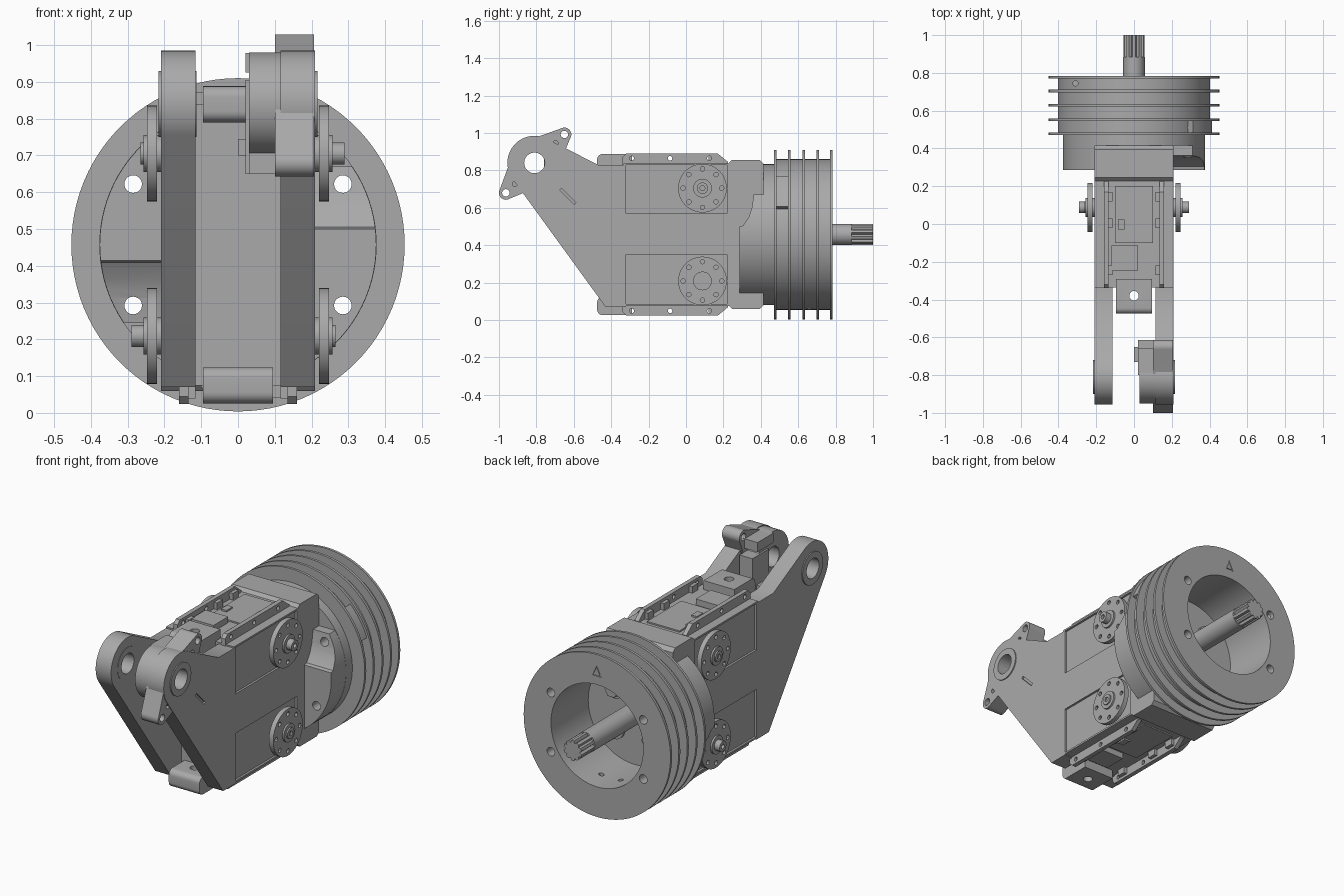
import bpy, bmesh, math
from mathutils import Matrix, Vector

if "Cube" in bpy.data.objects:
    bpy.data.objects.remove(bpy.data.objects["Cube"], do_unlink=True)

ZC = 0.457                       # height of the drum axis
grey = bpy.data.materials.new("machined_grey")
grey.use_nodes = True
COLOUR = (0.4, 0.4, 0.4, 1)
grey.diffuse_color = COLOUR
grey.node_tree.nodes["Principled BSDF"].inputs["Base Color"].default_value = COLOUR
parts = []


def finish(name, bm):
    bmesh.ops.recalc_face_normals(bm, faces=bm.faces)
    mesh = bpy.data.meshes.new(name)
    bm.to_mesh(mesh)
    bm.free()
    ob = bpy.data.objects.new(name, mesh)
    mesh.materials.append(grey)
    bpy.context.collection.objects.link(ob)
    parts.append(ob)
    return ob


def prism(name, pts, axis, a, b):
    """Extrude a 2D outline along an axis from a to b."""
    place = {"X": lambda p, d: (d, p[0], p[1]),
             "Y": lambda p, d: (p[0], d, p[1]),
             "Z": lambda p, d: (p[0], p[1], d)}[axis]
    bm = bmesh.new()
    ends = [[bm.verts.new(place(p, d)) for p in pts] for d in (a, b)]
    for end in ends:
        bm.faces.new(end)
    n = len(pts)
    for i in range(n):
        j = (i + 1) % n
        bm.faces.new((ends[0][i], ends[0][j], ends[1][j], ends[1][i]))
    return finish(name, bm)


def arc(c, r, start=0, stop=360, n=40):
    full = stop - start == 360
    angles = [math.radians(start + (stop - start) * i / (n if full else n - 1)) for i in range(n)]
    return [(c[0] + r * math.cos(t), c[1] + r * math.sin(t)) for t in angles]


def cyl(name, c, r, axis, a, b, n=40):
    return prism(name, arc(c, r, n=n), axis, a, b)


def box(name, x, y, z):
    return prism(name, [(x[0], y[0]), (x[1], y[0]), (x[1], y[1]), (x[0], y[1])], "Z", *z)


def lathe(name, profile, steps=96):
    """Revolve a closed (radius, y) profile about the drum axis."""
    bm = bmesh.new()
    vs = [bm.verts.new((r, y, ZC)) for r, y in profile]
    edges = [bm.edges.new((vs[i], vs[(i + 1) % len(vs)])) for i in range(len(vs))]
    bmesh.ops.spin(bm, geom=vs + edges, cent=(0, 0, ZC), axis=(0, 1, 0),
                   angle=math.tau, steps=steps, use_duplicate=False)
    bmesh.ops.remove_doubles(bm, verts=bm.verts, dist=0.0005)
    return finish(name, bm)


def boolean(ob, tools, mode="DIFFERENCE"):
    for tool in tools:
        mod = ob.modifiers.new("cut", "BOOLEAN")
        mod.object, mod.operation, mod.solver = tool, mode, "EXACT"
        bpy.context.view_layer.objects.active = ob
        bpy.ops.object.modifier_apply(modifier=mod.name)
        parts.remove(tool)
        bpy.data.objects.remove(tool, do_unlink=True)
    return ob


def turned(ob, name):
    """Copy turned half a revolution about the drum axis."""
    bm = bmesh.new()
    bm.from_mesh(ob.data)
    pivot = Vector((0, 0, ZC))
    bmesh.ops.rotate(bm, cent=pivot, matrix=Matrix.Rotation(math.pi, 3, "Y"), verts=bm.verts)
    return finish(name, bm)


# Finned drum, hollow from the back
R, CORE, BORE = 0.453, 0.403, 0.285
profile = [(0.03, 0.455), (0.03, 0.415), (0.377, 0.415), (0.377, 0.47)]
for y in (0.47, 0.545, 0.622, 0.697, 0.77):
    profile += [(CORE, y), (R, y), (R, y + 0.014), (CORE, y + 0.014)]
profile = [p for i, p in enumerate(profile) if i not in (4, len(profile) - 1)]
profile += [(BORE, 0.784), (BORE, 0.455)]
drum = lathe("finned_drum", profile)
holes = [cyl("tool", (sx * 0.285, ZC + sz * 0.165), 0.024, "Y", 0.2, 0.9, 20)
         for sx in (-1, 1) for sz in (-1, 1)]
holes += [cyl("tool", (x, y), 0.014, "Z", z0, z1, 16)
          for x, y, z0, z1 in ((-0.31, 0.745, ZC, 0.9), (0.3, 0.515, ZC, 0.9),
                               (-0.06, 0.66, 0, 0.3), (0.06, 0.66, 0, 0.3))]
holes.append(cyl("tool", (0.51, 0.73), 0.015, "X", 0.2, 0.5, 16))
tri = [(0, 0.85), (-0.028, 0.79), (0.028, 0.79)]
holes.append(prism("tool", tri, "Y", 0.779, 0.8))
boolean(drum, holes)
prism("triangle_mark", [(x * 0.6, 0.81 + (z - 0.81) * 0.6) for x, z in tri], "Y", 0.775, 0.784)

# Groove filler pad beside the first fins
pad = arc((0, ZC), 0.44, 20, 45, 14) + arc((0, ZC), 0.39, 45, 20, 14)
prism("groove_pad", pad, "Y", 0.48, 0.548)

# Crescent collars in front of the drum
ramp = [(0.42, 0.05), (0.285, 0.05), (0.285, 0.5), (0.305, 0.505), (0.335, 0.55),
        (0.352, 0.6), (0.362, 0.67), (0.42, 0.67)]
collar = prism("collar_left", ramp, "X", 0.2, 0.4)
boolean(collar, [cyl("tool", (0, ZC), 0.376, "Y", 0.2, 0.5, 96)], "INTERSECT")
boolean(collar, [cyl("tool", (0.285, ZC + s * 0.165), 0.024, "Y", 0.2, 0.5, 20) for s in (-1, 1)])
turned(collar, "collar_right")

# Splined drive shaft and hub nuts
cyl("drive_shaft", (0, ZC), 0.057, "Y", 0.41, 0.885)
spline = []
for k in range(10):
    for off, r in ((0, 0.044), (10, 0.056), (26, 0.056), (35, 0.044)):
        t = math.radians(k * 36 + off)
        spline.append((r * math.cos(t), ZC + r * math.sin(t)))
prism("shaft_spline", spline, "Y", 0.88, 1.0)
for k in range(4):
    t = math.radians(45 + 90 * k)
    c = (0.16 * math.cos(t), ZC + 0.16 * math.sin(t))
    cyl("hub_washer", c, 0.055, "Y", 0.45, 0.47, 24)
    cyl("hub_nut", c, 0.04, "Y", 0.46, 0.5, 6)

# Mounting block between drum and body
block = prism("mounting_block", [(0.225, 0.08), (0.245, 0.06), (0.395, 0.06), (0.415, 0.08),
              (0.415, 0.835), (0.395, 0.855), (0.245, 0.855), (0.225, 0.835)], "X", -0.21, 0.21)

# Actuator body with sunken side panels
body = box("actuator_body", (-0.21, 0.21), (-0.335, 0.23), (0.075, 0.838))
boolean(body, [box("tool", (s * 0.198, s * 0.25), (-0.325, 0.22), z)
               for s in (-1, 1) for z in ((0.085, 0.35), (0.57, 0.828))])

# Slotted rims, tabs and covers, repeated below by half a turn
rim_shape = [(-0.34, 0.8), (-0.34, 0.87), (-0.32, 0.89), (0.17, 0.89), (0.225, 0.845), (0.225, 0.8)]
for side, s in (("left", 1), ("right", -1)):
    rim = prism("rim_" + side, rim_shape, "X", s * 0.135, s * 0.16)
    boolean(rim, [cyl("tool", (y, 0.865), 0.012, "X", s * 0.1, s * 0.2, 16) for y in (-0.29, -0.085, 0.125)])
    turned(rim, "lower_rim_" + side)
    for y in (-0.27, -0.02, 0.12):
        clip = box("rim_clip", (s * 0.115, s * 0.14), (y, y + 0.05), (0.83, 0.875))
        turned(clip, "lower_rim_clip")
tab_shape = [(-0.29, 0.79), (-0.29, 0.888)] + arc((-0.445, 0.858), 0.03, 90, 180, 8) \
    + arc((-0.445, 0.82), 0.03, 180, 270, 8)
tab = prism("front_tab", tab_shape, "X", -0.095, 0.095)
boolean(tab, [cyl("tool", (0, -0.38), 0.025, "Z", 0.7, 1.0, 24)])
turned(tab, "lower_front_tab")
for name, x, y, z in (("connector", (-0.12, 0.02), (-0.245, -0.115), 0.872),
                      ("cover_plate", (-0.1, 0.1), (-0.1, 0.2), 0.846),
                      ("cover_button", (-0.085, -0.05), (-0.03, 0.025), 0.855)):
    turned(box(name, x, y, (0.82, z)), "lower_" + name)

# Output discs: driven side long axle, idle side short axle
for side, s, tip in (("left", 1, 0.29), ("right", -1, 0.265)):
    c = (0.088, 0.705)
    disc = cyl("output_disc_" + side, c, 0.13, "X", s * 0.22, s * 0.247, 48)
    boolean(disc, [cyl("tool", p, 0.012, "X", s * 0.21, s * 0.26, 12) for p in arc(c, 0.103, n=8)])
    hub = cyl("output_hub_" + side, c, 0.05, "X", s * 0.19, s * 0.257)
    axle = cyl("output_axle_" + side, c, 0.03, "X", s * 0.19, s * tip)
    boolean(axle, [cyl("tool", c, 0.013, "X", s * 0.25, s * 0.3, 16)])
    for ob in (disc, hub, axle):
        turned(ob, "lower_" + ob.name)

# Fork arms with bored ends
PIVOT = (-0.81, 0.84)
arm_shape = arc(PIVOT, 0.145, 63, 216, 32) + [(-0.43, 0.07), (-0.32, 0.07), (-0.32, 0.83), (-0.47, 0.83)]
for side, s in (("left", 1), ("right", -1)):
    arm = prism("fork_arm_" + side, arm_shape, "X", s * 0.115, s * 0.21)
    tools = [cyl("tool", PIVOT, 0.075, "X", s * 0.05, s * 0.3)]
    if s > 0:
        tools.append(prism("tool", [(-0.675, 0.695), (-0.665, 0.705), (-0.588, 0.627), (-0.598, 0.617)],
                           "X", 0.2, 0.22))
    boolean(arm, tools)
    ring = cyl("bearing_ring_" + side, PIVOT, 0.09, "X", s * 0.113, s * 0.216)
    boolean(ring, [cyl("tool", PIVOT, 0.055, "X", s * 0.05, s * 0.3)])

# Pivot unit with two ears on the left arm
unit = cyl("pivot_unit", PIVOT, 0.14, "X", 0.03, 0.118, 48)
boolean(unit, [cyl("tool", PIVOT, 0.055, "X", 0, 0.2)])
box("pivot_unit_case", (0.02, 0.1), (-0.76, -0.615), (0.65, 0.905))
box("pivot_unit_foot", (0.03, 0.1), (-0.85, -0.7), (0.65, 0.75))
box("pivot_plug", (0.0, 0.04), (-0.73, -0.65), (0.7, 0.745))
box("pivot_cap", (0.02, 0.11), (-0.8, -0.66), (0.925, 0.978))
for name, tip, inner in (("upper", (-0.65, 0.992), (-0.698, 0.945)),
                         ("lower", (-0.963, 0.68), (-0.915, 0.728))):
    a = math.degrees(math.atan2(tip[1] - PIVOT[1], tip[0] - PIVOT[0]))
    shape = arc(tip, 0.037, a - 75, a + 75, 14) + arc(PIVOT, 0.14, a + 40, a - 40, 14)
    ear = prism("pivot_ear_" + name, shape, "X", 0.1, 0.207)
    boolean(ear, [cyl("tool", tip, 0.02, "X", 0, 0.3, 20), cyl("tool", inner, 0.014, "X", 0.19, 0.3, 16)])

# Smooth round surfaces, keep edges sharp
bpy.ops.object.select_all(action="DESELECT")
for ob in parts:
    ob.select_set(True)
bpy.context.view_layer.objects.active = drum
bpy.ops.object.shade_smooth_by_angle(angle=math.radians(30))
